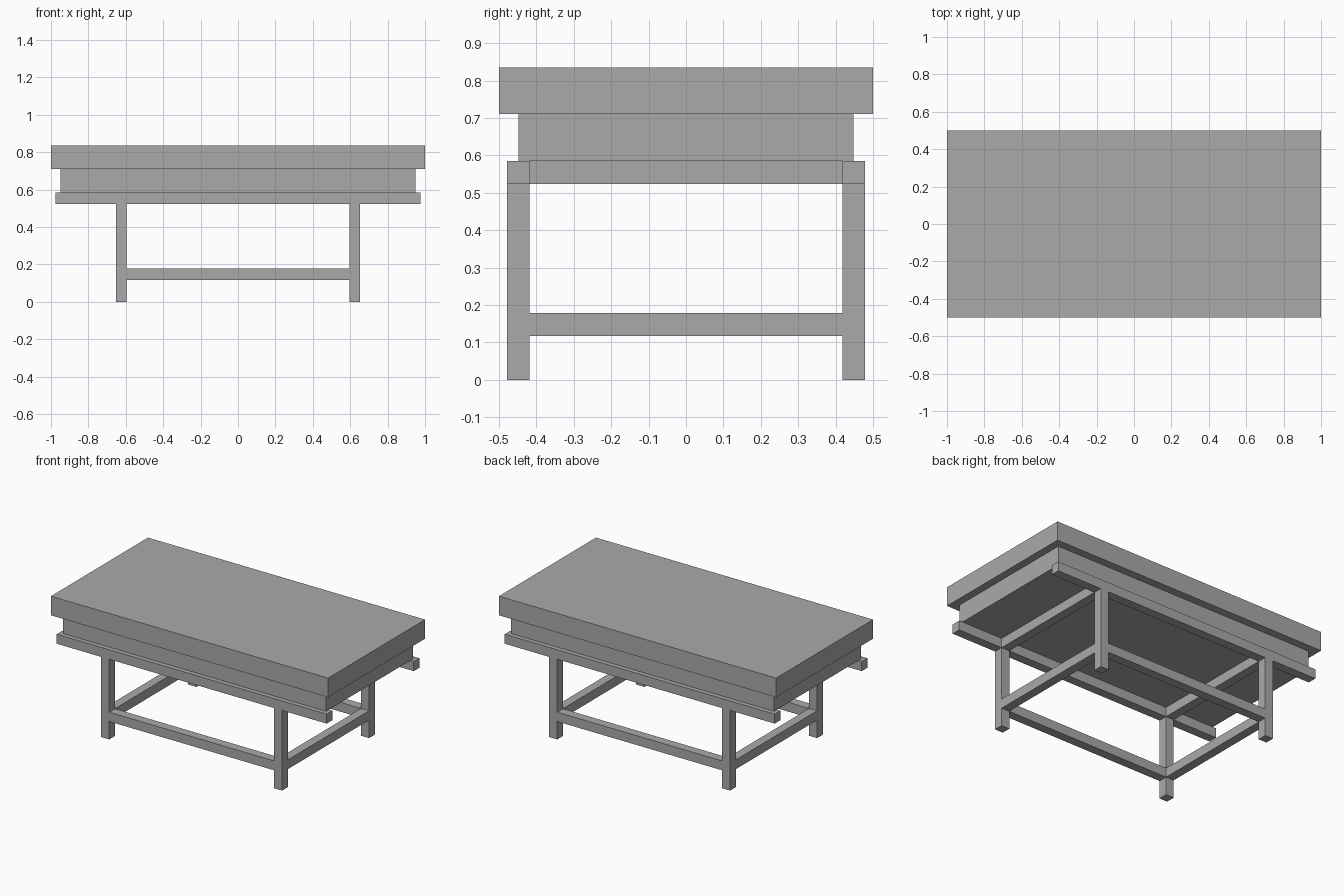
import bpy

cube = bpy.data.objects.get("Cube")
if cube:
    bpy.data.objects.remove(cube, do_unlink=True)

# One plain grey for the whole table
grey = bpy.data.materials.new("plain grey")
grey.use_nodes = True
COLOUR = (0.4, 0.4, 0.4, 1)
grey.diffuse_color = COLOUR
grey.node_tree.nodes["Principled BSDF"].inputs["Base Color"].default_value = COLOUR


def box(name, x, y, z):
    """Box spanning the (low, high) ranges on each axis."""
    spans = (x, y, z)
    bpy.ops.mesh.primitive_cube_add(size=1, location=[(a + b) / 2 for a, b in spans])
    obj = bpy.context.object
    obj.name = name
    obj.scale = [abs(b - a) for a, b in spans]
    bpy.ops.object.transform_apply(location=False, rotation=False, scale=True)
    obj.data.materials.append(grey)
    return obj


LEG_X = (0.595, 0.653)    # leg span across the width
LEG_Y = (0.419, 0.478)    # leg span across the depth
RAIL_Z = (0.523, 0.585)   # upper frame
LOW_Z = (0.117, 0.178)    # lower stretchers
TOP_Z = 0.835
APRON_Z = 0.71

# Thick top and the smaller box under it
box("table_top", (-1, 1), (-0.5, 0.5), (APRON_Z, TOP_Z))
box("apron", (-0.95, 0.95), (-0.448, 0.448), (RAIL_Z[1], APRON_Z))


def side(span, sign):
    return tuple(sorted(sign * v for v in span))


in_x, in_y = LEG_X[0], LEG_Y[0]

# Long rails, long stretchers and legs on the front and back
for depth, sy in (("front", -1), ("back", 1)):
    y = side(LEG_Y, sy)
    box(depth + "_rail", (-0.975, 0.975), y, RAIL_Z)
    box(depth + "_stretcher", (-in_x, in_x), y, LOW_Z)
    for hand, sx in (("right", -1), ("left", 1)):
        box(f"{depth}_{hand}_leg", side(LEG_X, sx), y, (0, RAIL_Z[0]))

# Cross rails and cross stretchers joining the legs front to back
for hand, sx in (("right", -1), ("left", 1)):
    x = side(LEG_X, sx)
    box(hand + "_cross_rail", x, (-in_y, in_y), RAIL_Z)
    box(hand + "_cross_stretcher", x, (-in_y, in_y), LOW_Z)
